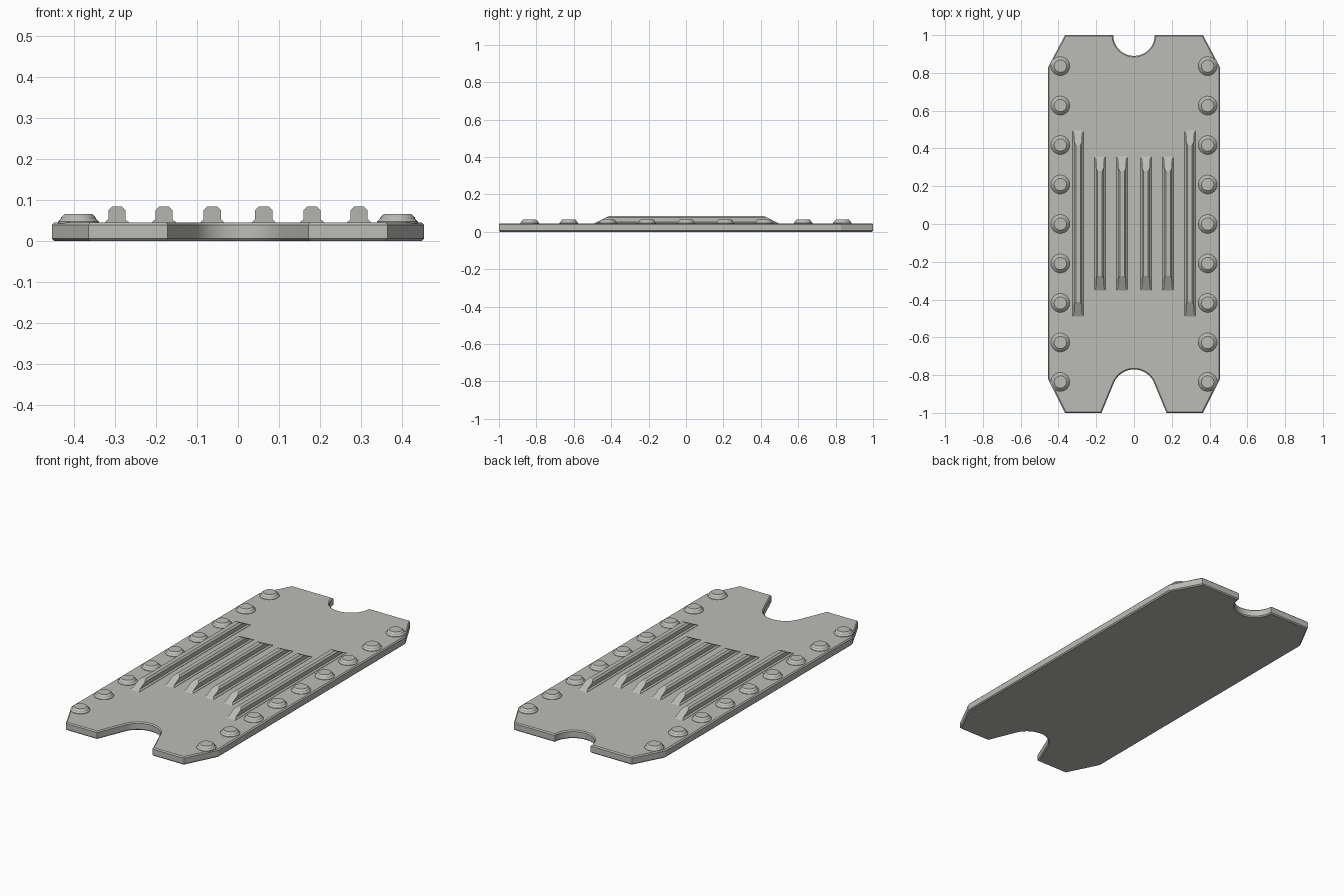
import bpy, bmesh, math

if "Cube" in bpy.data.objects:
    bpy.data.objects.remove(bpy.data.objects["Cube"])

metal = bpy.data.materials.new("grey_metal")
metal.diffuse_color = (0.50, 0.50, 0.47, 1)
metal.use_nodes = True
metal.node_tree.nodes["Principled BSDF"].inputs["Base Color"].default_value = metal.diffuse_color


def finish(name, bm, smooth=True):
    bmesh.ops.recalc_face_normals(bm, faces=bm.faces)
    mesh = bpy.data.meshes.new(name)
    bm.to_mesh(mesh)
    bm.free()
    mesh.materials.append(metal)
    ob = bpy.data.objects.new(name, mesh)
    bpy.context.collection.objects.link(ob)
    if smooth:
        bpy.ops.object.select_all(action='DESELECT')
        ob.select_set(True)
        bpy.context.view_layer.objects.active = ob
        bpy.ops.object.shade_smooth_by_angle(angle=math.radians(25))
    return ob


def arc(cy, r, a0, a1, n):
    angles = [math.radians(a0 + (a1 - a0) * i / n) for i in range(n + 1)]
    return [(r * math.cos(a), cy + r * math.sin(a)) for a in angles]


TOP = 0.045

# plate: clipped corners, flared notch in front, round notch at the back
outline = [(0.365, -1), (0.455, -0.82), (0.455, 0.83), (0.365, 1)]
outline += arc(1.0, 0.11, 0, -180, 24)
outline += [(-0.365, 1), (-0.455, 0.83), (-0.455, -0.82), (-0.365, -1), (-0.172, -1)]
outline += arc(-0.885, 0.115, 156, 24, 24)
outline += [(0.172, -1)]
bm = bmesh.new()
base = bm.faces.new([bm.verts.new((x, y, 0)) for x, y in outline])
ext = bmesh.ops.extrude_face_region(bm, geom=[base], use_keep_orig=True)
for v in ext["geom"]:
    if isinstance(v, bmesh.types.BMVert):
        v.co.z = TOP
rims = [e for e in bm.edges if abs(e.verts[0].co.z - e.verts[1].co.z) < 1e-6]
bmesh.ops.recalc_face_normals(bm, faces=bm.faces)
bmesh.ops.bevel(bm, geom=rims, offset=0.006, segments=1, affect='EDGES')
finish("plate", bm)


# rivets: stepped round heads along both long edges
def rivet(x, y):
    bm = bmesh.new()
    n = 24
    profile = [(0.050, TOP - 0.002), (0.050, TOP + 0.002), (0.043, 0.054),
               (0.042, 0.058), (0.033, 0.066)]
    rings = [[bm.verts.new((x + r * math.cos(2 * math.pi * i / n),
                            y + r * math.sin(2 * math.pi * i / n), z))
              for i in range(n)] for r, z in profile]
    for a, b in zip(rings, rings[1:]):
        for i in range(n):
            j = (i + 1) % n
            bm.faces.new((a[i], a[j], b[j], b[i]))
    bm.faces.new(rings[0])
    bm.faces.new(rings[-1])
    finish("rivet", bm)


for side in (-1, 1):
    for i in range(9):
        rivet(side * 0.39, 0.836 - 0.209 * i)


# ribs: chamfered bars with sloped ends
def rib(x, y0, y1):
    half = [(0.029, TOP - 0.001), (0.029, TOP + 0.001), (0.021, 0.053),
            (0.021, 0.075), (0.012, 0.084)]
    section = half + [(-w, z) for w, z in reversed(half)]
    bm = bmesh.new()
    ends = [[bm.verts.new((x + w, y + s * 2 * (z - TOP), z)) for w, z in section]
            for y, s in ((y0, 1), (y1, -1))]
    n = len(section)
    for i in range(n):
        j = (i + 1) % n
        bm.faces.new((ends[0][i], ends[0][j], ends[1][j], ends[1][i]))
    for end in ends:
        bm.faces.new(end)
    finish("rib", bm, smooth=False)


for side in (-1, 1):
    rib(side * 0.296, -0.49, 0.495)
    rib(side * 0.181, -0.352, 0.358)
    rib(side * 0.063, -0.352, 0.358)
